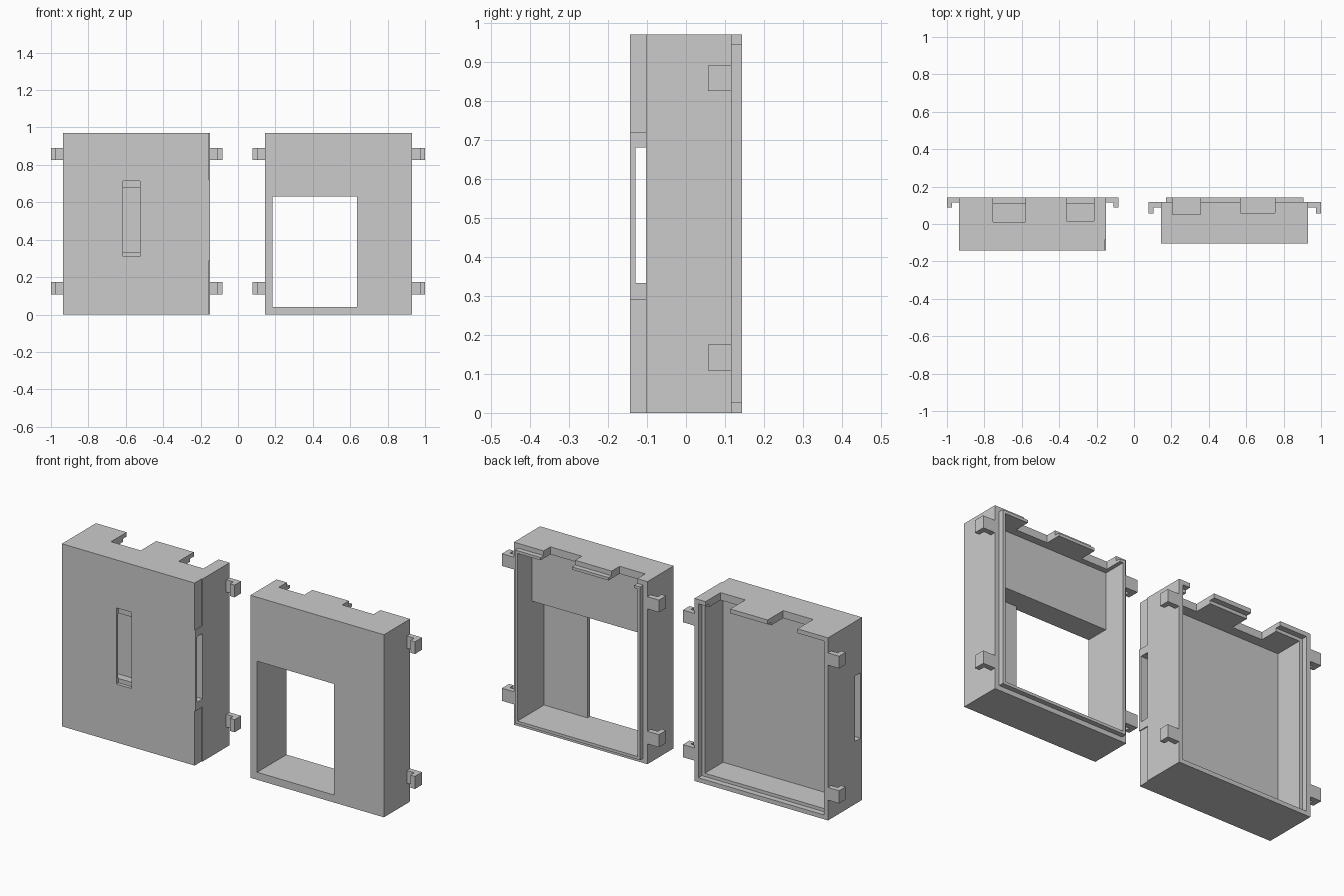
import bpy, bmesh

if "Cube" in bpy.data.objects:
    bpy.data.objects.remove(bpy.data.objects["Cube"])


def box(name, x, y, z):
    """Axis-aligned box from (min, max) pairs."""
    bm = bmesh.new()
    bmesh.ops.create_cube(bm, size=1)
    for v in bm.verts:
        v.co = [a[0] if c < 0 else a[1] for c, a in zip(v.co, (x, y, z))]
    me = bpy.data.meshes.new(name)
    bm.to_mesh(me)
    bm.free()
    ob = bpy.data.objects.new(name, me)
    bpy.context.collection.objects.link(ob)
    return ob


def combine(ob, op, *dims):
    """Boolean one box into the object, then discard the helper."""
    tool = box("cutter", *dims)
    tool.hide_render = True
    mod = ob.modifiers.new("bool", 'BOOLEAN')
    mod.operation, mod.solver, mod.object = op, 'EXACT', tool
    bpy.context.view_layer.objects.active = ob
    bpy.ops.object.modifier_apply(modifier=mod.name)
    bpy.data.objects.remove(tool, do_unlink=True)


def cut(ob, *dims):
    combine(ob, 'DIFFERENCE', *dims)


def clip(name, wall, tip, back, front, z):
    """L-shaped side clip: arm from the wall, prong turned to the front."""
    s = 1 if tip > wall else -1
    root, step = wall - s * 0.004, tip - s * 0.027
    prof = [(root, back), (tip, back), (tip, front), (step, front),
            (step, back - 0.028), (root, back - 0.028)]
    bm = bmesh.new()
    face = bm.faces.new([bm.verts.new((x, y, z[0])) for x, y in prof])
    ext = bmesh.ops.extrude_face_region(bm, geom=[face])
    for v in ext["geom"]:
        if isinstance(v, bmesh.types.BMVert):
            v.co.z = z[1]
    bmesh.ops.recalc_face_normals(bm, faces=bm.faces)
    me = bpy.data.meshes.new(name)
    bm.to_mesh(me)
    bm.free()
    bpy.context.collection.objects.link(bpy.data.objects.new(name, me))


H, BACK = 0.97, 0.143
CLIP_Z = [("lower", (0.108, 0.175)), ("upper", (0.825, 0.89))]

# Left case half: tray with a rebate around the open back
left = box("left_case", (-0.935, -0.15), (-0.143, BACK), (0, H))
cut(left, (-0.895, -0.19), (-0.04, 0.2), (0.04, 0.93))
cut(left, (-0.912, -0.173), (0.113, 0.2), (0.023, 0.947))
# cable notches in the top wall
cut(left, (-0.755, -0.58), (0.012, 0.2), (0.9, 1.1))
cut(left, (-0.36, -0.215), (0.017, 0.2), (0.9, 1.1))
# side-to-side tunnel in the thick front and the slot that opens into it
cut(left, (-1.1, 0.0), (-0.13, -0.083), (0.333, 0.68))
cut(left, (-0.615, -0.525), (-0.2, -0.125), (0.31, 0.715))
# shallow relief on the right front edge
for z in ((-0.1, 0.29), (0.72, 1.1)):
    cut(left, (-0.155, 0.0), (-0.2, -0.083), z)

# Right case half: raised lip that fits the rebate
right = box("right_case", (0.145, 0.93), (-0.103, 0.117), (0, H))
combine(right, 'UNION', (0.17, 0.905), (0.0, BACK), (0.025, 0.945))
cut(right, (0.185, 0.89), (0.02, 0.2), (0.04, 0.93))
# thin front below, solid block left above
cut(right, (0.185, 0.89), (-0.08, 0.05), (0.04, 0.63))
# window flush with the inner wall and floor
cut(right, (0.185, 0.635), (-0.2, 0.0), (0.04, 0.63))
# cable notches in the top wall
cut(right, (0.205, 0.355), (0.05, 0.2), (0.9, 1.1))
cut(right, (0.57, 0.755), (0.06, 0.2), (0.9, 1.1))

# Side clips
for level, z in CLIP_Z:
    clip(f"left_case_clip_outer_{level}", -0.935, -1.0, BACK, 0.088, z)
    clip(f"left_case_clip_inner_{level}", -0.15, -0.082, BACK, 0.088, z)
    clip(f"right_case_clip_inner_{level}", 0.145, 0.077, 0.117, 0.057, z)
    clip(f"right_case_clip_outer_{level}", 0.93, 1.0, 0.117, 0.057, z)
